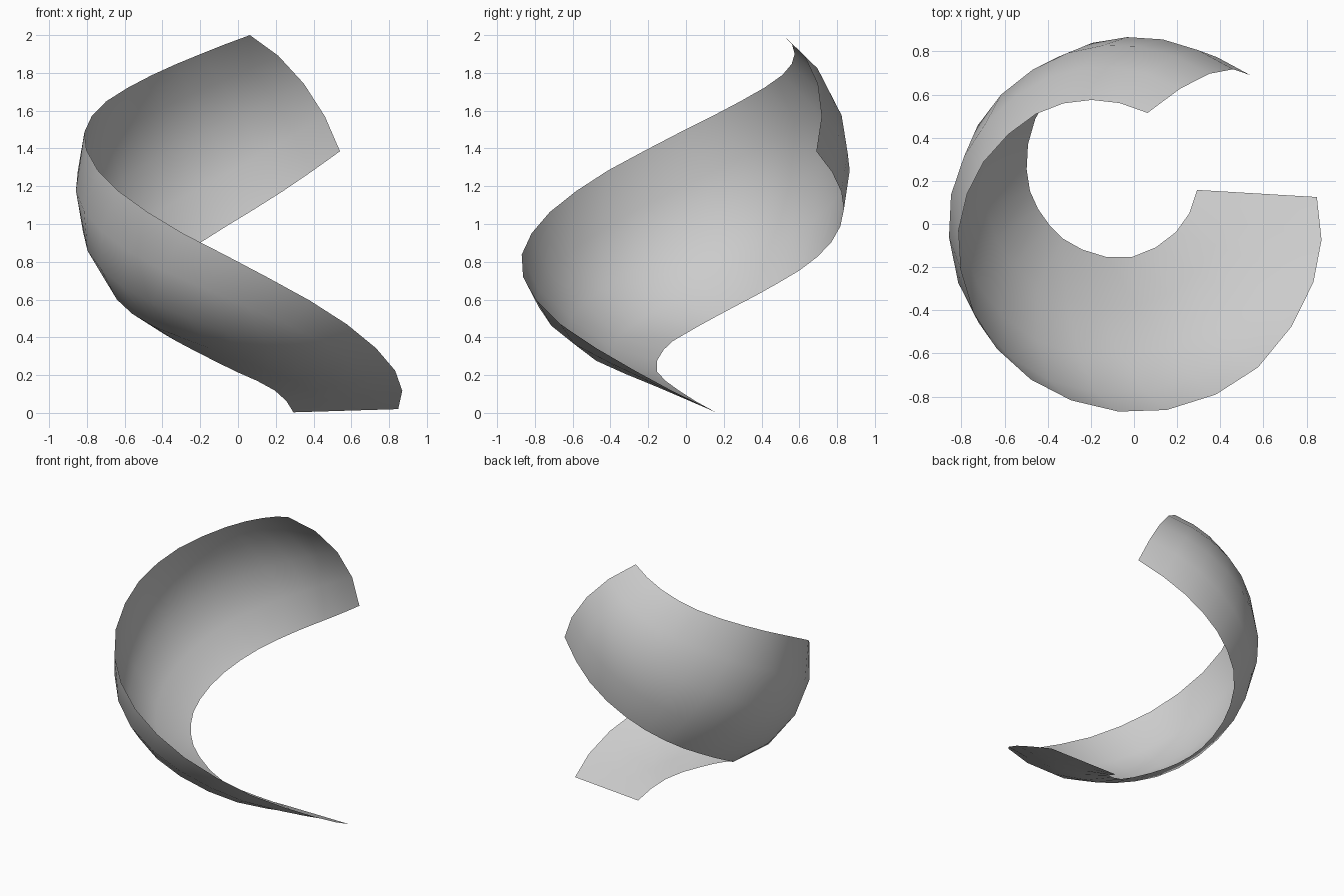
import bpy, bmesh, math
from mathutils import Vector

if "Cube" in bpy.data.objects:
    bpy.data.objects.remove(bpy.data.objects["Cube"])

R = 0.878          # radius of the rounded shell
STEPS, CROSS = 21, 4

# edge rails of the spiral band, start (bottom) to end (top)
lower = [(.293, .158, .003), (.187, -.045, .124), (-.034, -.158, .23), (-.27, -.105, .35),
         (-.415, .025, .435), (-.493, .2, .532), (-.475, .44, .66), (-.34, .67, .804),
         (-.09, .81, .97), (.22, .825, 1.162), (.54, .69, 1.385)]
upper = [(.848, .125, .02), (.825, -.29, .235), (.54, -.695, .495), (.085, -.872, .756),
         (-.37, -.785, .995), (-.695, -.5, 1.23), (-.815, -.1, 1.45), (-.725, .245, 1.626),
         (-.48, .495, 1.776), (-.21, .575, 1.895), (.063, .515, 2.0)]


def on_shell(p, sign):
    """Direction on the rounded shell plus the height of its moving centre."""
    x, y, z = p
    w = sign * math.sqrt(max(0, R * R - x * x - y * y))
    return Vector((x, y, w, z - w))


def spline(pts, t):
    """Smooth curve through the points."""
    f = t * (len(pts) - 1)
    i = min(int(f), len(pts) - 2)
    u = f - i
    b, c = pts[i], pts[i + 1]
    a = pts[i - 1] if i > 0 else 3 * b - 3 * c + pts[i + 2]
    d = pts[i + 2] if i + 2 < len(pts) else 3 * c - 3 * b + pts[i - 1]
    return 0.5 * (2 * b + (c - a) * u + (2 * a - 5 * b + 4 * c - d) * u * u
                  + (3 * b - a - 3 * c + d) * u ** 3)


low = [on_shell(p, -1) for p in lower]
up = [on_shell(p, -1 if i < 3 else 1) for i, p in enumerate(upper)]
bulge = [0, .28, .5, .68, .83, .89, .9, .9, .9, .9, .9]   # flat start, rounded end

# loft rounded cross-sections between the two rails
bm = bmesh.new()
rows = []
for i in range(STEPS + 1):
    t = i / STEPS
    a, b, k = spline(low, t), spline(up, t), spline(bulge, t)
    va, vb = Vector(a[:3]), Vector(b[:3])
    row = []
    for j in range(CROSS + 1):
        s = j / CROSS
        d = va.normalized().slerp(vb.normalized(), s)
        d *= va.length * (1 - s) + vb.length * s
        d = va.lerp(vb, s).lerp(d, k)
        row.append(bm.verts.new((d.x, d.y, max(0, d.z + a[3] * (1 - s) + b[3] * s))))
    rows.append(row)
for r0, r1 in zip(rows, rows[1:]):
    for j in range(CROSS):
        bm.faces.new((r0[j], r1[j], r1[j + 1], r0[j + 1])).smooth = True
bmesh.ops.recalc_face_normals(bm, faces=bm.faces)

mesh = bpy.data.meshes.new("spiral_band")
bm.to_mesh(mesh)
bm.free()
bpy.context.collection.objects.link(bpy.data.objects.new("spiral_band", mesh))
